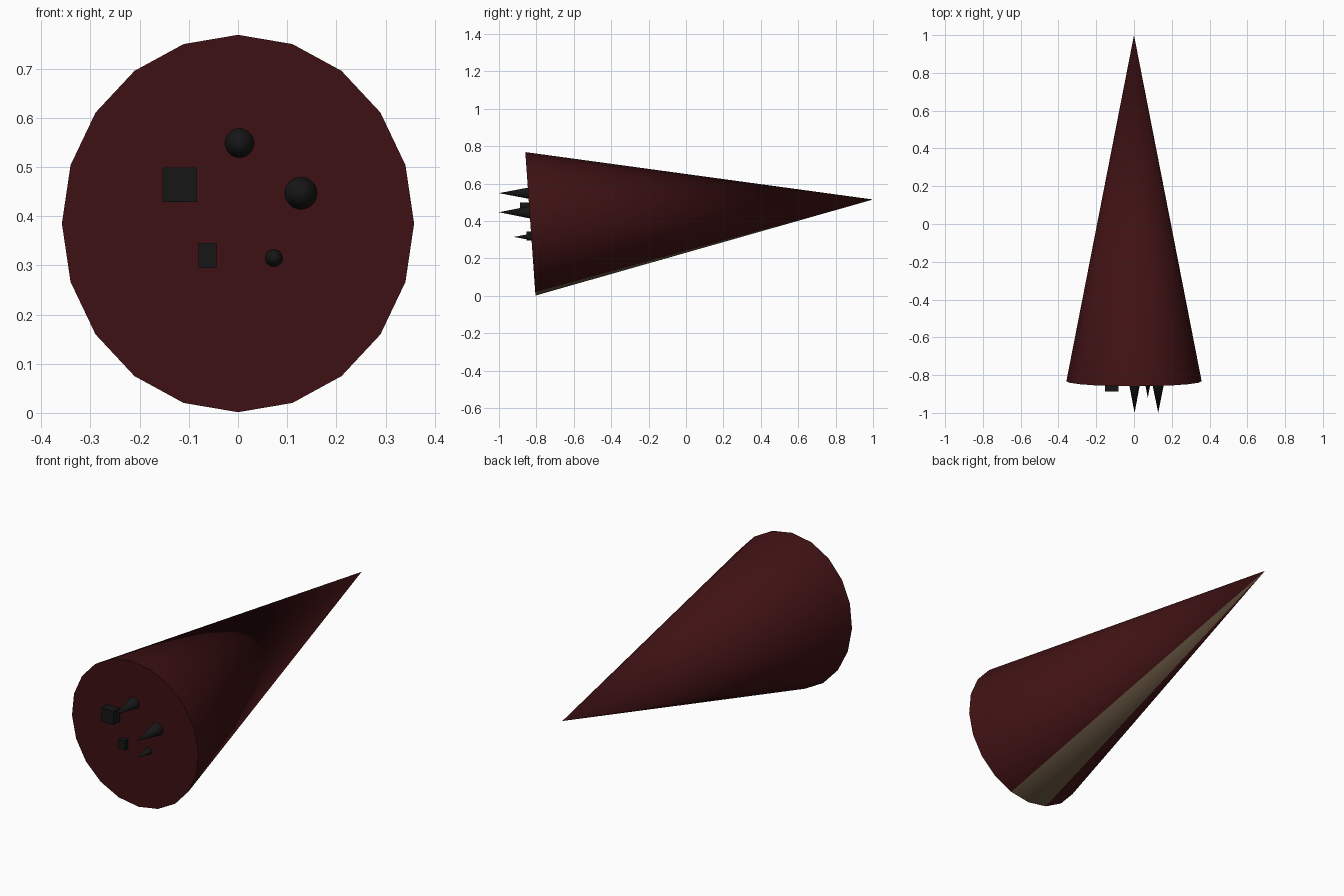
import bpy, bmesh, math
from mathutils import Matrix, Vector

if "Cube" in bpy.data.objects:
    bpy.data.objects.remove(bpy.data.objects["Cube"])


def material(name, rgb):
    m = bpy.data.materials.new(name)
    m.diffuse_color = (*rgb, 1)
    m.use_nodes = True
    m.node_tree.nodes["Principled BSDF"].inputs["Base Color"].default_value = m.diffuse_color
    return m


RED = material("dark_red", (0.052, 0.006, 0.007))
TAN = material("tan", (0.14, 0.095, 0.055))
BLACK = material("black", (0.008, 0.008, 0.008))


def finish(bm, name, mats, smooth=True):
    me = bpy.data.meshes.new(name)
    bm.to_mesh(me)
    bm.free()
    for m in mats:
        me.materials.append(m)
    ob = bpy.data.objects.new(name, me)
    bpy.context.collection.objects.link(ob)
    if smooth:
        bpy.ops.object.select_all(action='DESELECT')
        ob.select_set(True)
        bpy.context.view_layer.objects.active = ob
        bpy.ops.object.shade_smooth_by_angle(angle=math.radians(30))
    return ob


def cone(bm, base, tip, rx, rz, sides):
    # capped cone from base centre to tip, with an elliptical base
    base, tip = Vector(base), Vector(tip)
    axis = tip - base
    tilt = math.atan2(-axis.y, axis.z)
    mat = (Matrix.Translation((base + tip) / 2) @ Matrix.Rotation(tilt, 4, 'X')
           @ Matrix.Diagonal((rx, rz, 1, 1)))
    bmesh.ops.create_cone(bm, cap_ends=True, segments=sides, radius1=1,
                          radius2=0, depth=axis.length, matrix=mat)
    bmesh.ops.remove_doubles(bm, verts=bm.verts, dist=1e-5)
    bmesh.ops.recalc_face_normals(bm, faces=bm.faces)


# main body: 20-sided cone, two lowest side faces are tan
bm = bmesh.new()
cone(bm, (0, -0.832, 0.385), (0, 1.0, 0.515), 0.358, 0.3845, 20)
for f in bm.faces:
    if len(f.verts) == 3 and min(v.co.z for v in f.verts) < 0.01:
        f.material_index = 1
finish(bm, "body_cone", [RED, TAN])

# spikes on the front disc: x, z, radius, tip y
for i, (x, z, r, tip) in enumerate([(0.003, 0.549, 0.033, -1.0),
                                    (0.128, 0.447, 0.035, -1.0),
                                    (0.073, 0.315, 0.018, -0.92)]):
    bm = bmesh.new()
    cone(bm, (x, -0.825, z), (x, tip, z), r, r, 32)
    finish(bm, f"spike_{i + 1}", [BLACK])

# blocks on the front disc: x, z, width, height, front y
for i, (x, z, w, h, front) in enumerate([(-0.118, 0.464, 0.07, 0.07, -0.888),
                                         (-0.062, 0.32, 0.036, 0.05, -0.852)]):
    bm = bmesh.new()
    back = -0.82
    bmesh.ops.create_cube(bm, size=1, matrix=Matrix.Translation((x, (front + back) / 2, z))
                          @ Matrix.Diagonal((w, back - front, h, 1)))
    finish(bm, f"block_{i + 1}", [BLACK], smooth=False)
